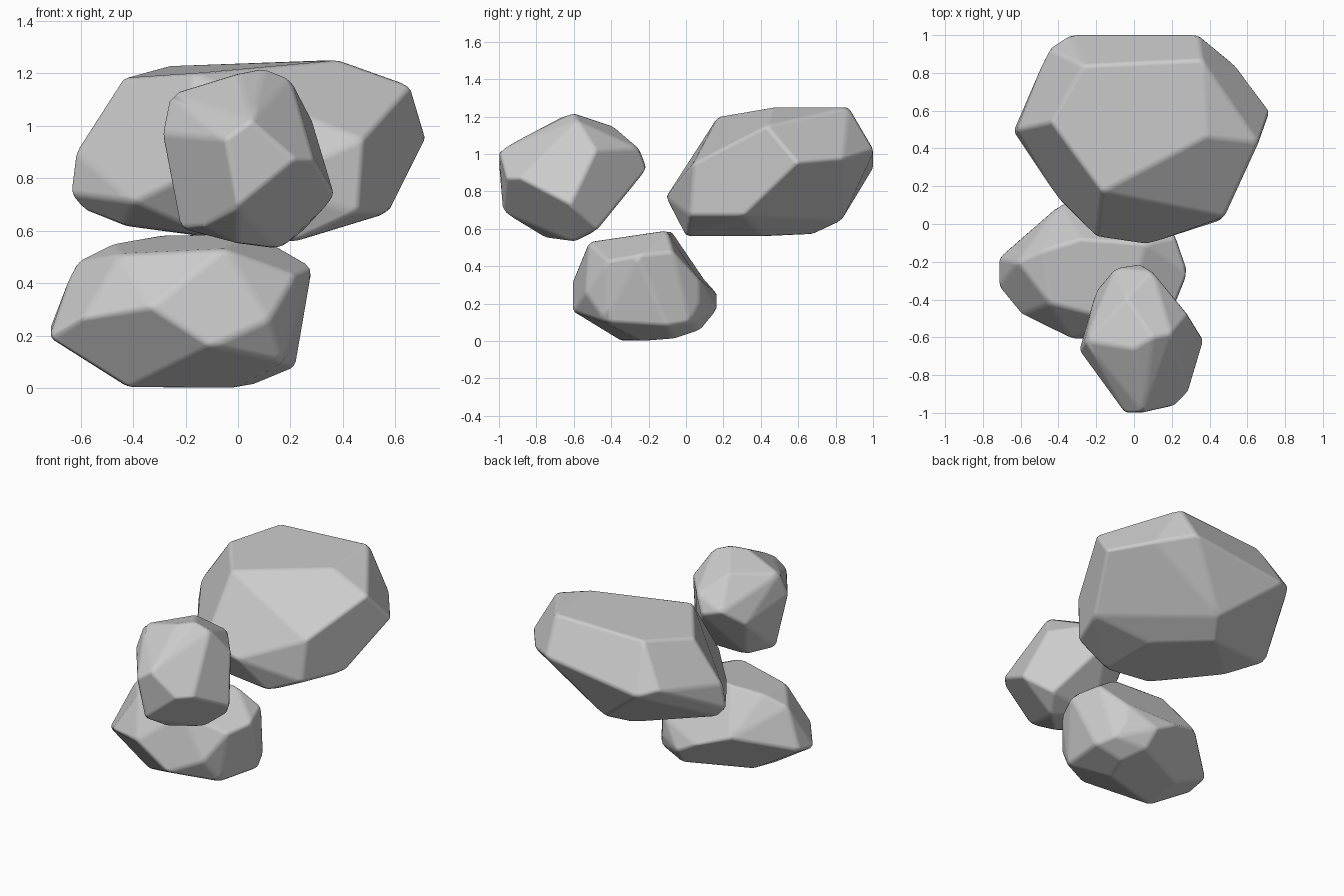
import bpy, bmesh, math


def boulder(name, corners, bevel):
    """Chiselled stone: hull of its corners, merged into facets, worn edges."""
    bm = bmesh.new()
    for c in corners:
        bm.verts.new(c)
    res = bmesh.ops.convex_hull(bm, input=bm.verts[:])
    spare = [g for g in res["geom_interior"] + res["geom_unused"]
             if isinstance(g, bmesh.types.BMVert) and g.is_valid]
    bmesh.ops.delete(bm, geom=list(set(spare)), context='VERTS')
    bmesh.ops.dissolve_limit(bm, angle_limit=math.radians(12),
                             verts=bm.verts[:], edges=bm.edges[:])
    bmesh.ops.recalc_face_normals(bm, faces=bm.faces[:])
    for f in bm.faces:
        f.smooth = True
    me = bpy.data.meshes.new(name)
    bm.to_mesh(me)
    bm.free()
    ob = bpy.data.objects.new(name, me)
    bpy.context.collection.objects.link(ob)
    mod = ob.modifiers.new("worn_edges", 'BEVEL')
    mod.width = bevel
    mod.segments = 2
    mod.limit_method = 'NONE'
    mod.harden_normals = True      # keeps the facets flat
    return ob


# Large rock at the back
boulder("large_rock", [
    (-.17, .17, 1.2), (.02, .28, 1.25), (.38, .46, 1.25), (.36, .87, 1.25),
    (-.27, .84, 1.23), (-.44, .54, 1.18),                      # top
    (.66, .43, 1.15), (.48, .04, .95), (.46, .02, .67), (.58, .31, .67),
    (.72, .6, .95), (.54, .84, .97),                           # right side
    (.34, 1.005, 1.02), (-.34, 1.005, .93), (-.45, .93, .97),  # back
    (-.62, .5, .9), (-.64, .49, .74), (-.59, .51, .68), (-.4, .13, .71),
    (-.2, -.07, .81), (.06, -.11, .77),                        # left and front
    (.22, 0, .56), (-.08, .03, .57), (.22, .42, .56), (-.08, .68, .57),
    (.02, .83, .64), (-.44, .34, .62)], .02)                   # underside

# Low rock on the ground
boulder("ground_rock", [
    (.285, -.26, .46), (.22, -.42, .43), (.12, -.54, .26), (-.1, -.61, .16),
    (-.33, -.61, .31), (-.6, -.48, .26), (-.72, -.33, .19), (-.72, -.18, .22),
    (-.62, -.2, .48), (-.48, -.14, .55), (-.45, -.42, .51), (-.05, -.52, .53),
    (-.28, -.08, .59), (.06, -.1, .59), (.22, -.07, .48),
    (-.4, .1, .32), (-.2, .17, .25), (-.05, .17, .17), (.12, .07, .33),
    (.13, .07, .2), (.17, .02, .1), (-.03, .08, .06), (-.42, -.1, .05),
    (-.42, -.35, 0), (-.02, -.24, 0), (.05, -.06, .01),
    (.22, -.1, .08), (.17, -.43, .1)], .02)

# Small rock in front
boulder("small_rock", [
    (.05, -1.0, 1.02), (-.05, -1.0, .95), (.0, -.98, .69), (.29, -.89, .87),
    (.22, -.96, .87), (-.29, -.67, .97), (-.26, -.62, 1.12), (0, -.66, 1.2),
    (.1, -.6, 1.22), (.2, -.58, 1.18), (.37, -.62, .73), (.285, -.48, 1.02),
    (.1, -.25, 1.03), (-.1, -.23, .96), (.03, -.21, .92), (-.2, -.35, .86),
    (-.04, -.39, 1.15), (.16, -.6, .53), (0, -.75, .55), (.25, -.47, .6),
    (-.22, -.63, .61), (-.1, -.5, .58), (-.14, -.8, .62)], .018)
